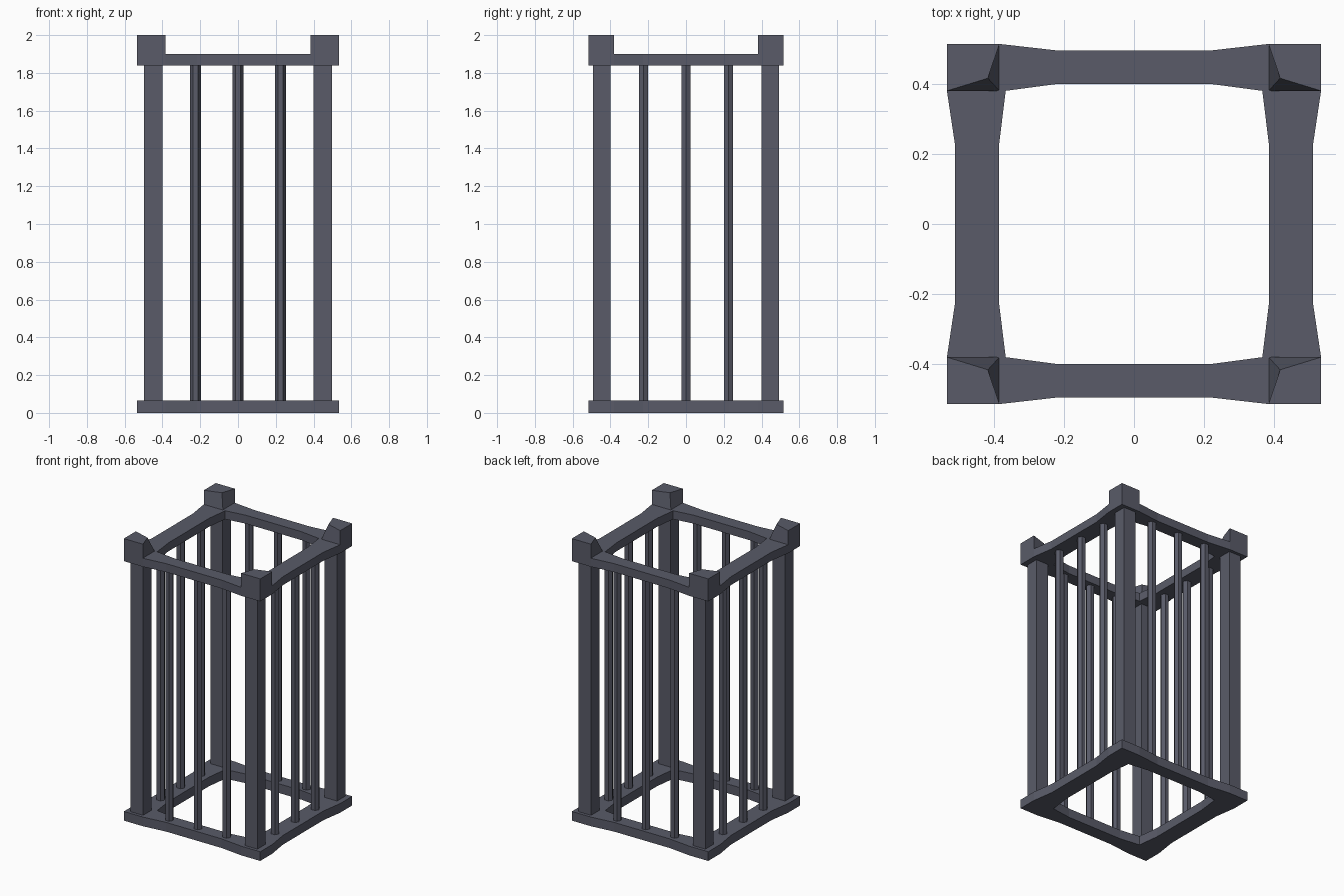
import bpy, bmesh, math

if "Cube" in bpy.data.objects:
    bpy.data.objects.remove(bpy.data.objects["Cube"])

iron = bpy.data.materials.new("dark slate iron")
iron.diffuse_color = (0.10, 0.105, 0.14, 1)
iron.use_nodes = True
iron.node_tree.nodes["Principled BSDF"].inputs["Base Color"].default_value = iron.diffuse_color


def finish(name, bm):
    bmesh.ops.recalc_face_normals(bm, faces=bm.faces)
    me = bpy.data.meshes.new(name)
    bm.to_mesh(me)
    bm.free()
    me.materials.append(iron)
    ob = bpy.data.objects.new(name, me)
    bpy.context.collection.objects.link(ob)
    return ob


def loft(name, lower, upper):
    """Closed solid between two matching polygons."""
    bm = bmesh.new()
    a = [bm.verts.new(p) for p in lower]
    b = [bm.verts.new(p) for p in upper]
    n = len(a)
    bm.faces.new(a)
    bm.faces.new(b)
    for i in range(n):
        bm.faces.new((a[i], a[(i + 1) % n], b[(i + 1) % n], b[i]))
    return finish(name, bm)


def four_way(quarter):
    """Mirror a quarter outline (from the +x side to the +y side) into a loop."""
    q2 = [(-x, y) for x, y in reversed(quarter)]
    half = quarter + q2
    return half + [(-x, -y) for x, y in half]


# square rings whose rails narrow towards the middle
outer = four_way([(.512, .227), (.535, .38), (.535, .515), (.385, .515), (.217, .496)])
inner = four_way([(.386, .227), (.386, .227), (.367, .381), (.217, .401), (.217, .401)])


def ring(name, z0, z1):
    bm = bmesh.new()
    loops = [[bm.verts.new((x, y, z)) for x, y in pts]
             for pts, z in ((outer, z0), (outer, z1), (inner, z1), (inner, z0))]
    n = len(outer)
    for k in range(4):
        p, q = loops[k], loops[(k + 1) % 4]
        for i in range(n):
            j = (i + 1) % n
            bm.faces.new((p[i], p[j], q[j], q[i]))
    bmesh.ops.remove_doubles(bm, verts=bm.verts, dist=1e-5)
    return finish(name, bm)


ring("bottom_ring", 0, .065)
ring("top_ring", 1.84, 1.90)

for sx in (-1, 1):
    for sy in (-1, 1):
        # corner cap with slanted inner faces
        def kite(inx, iny, z):
            return [(sx * x, sy * y, z) for x, y in
                    ((.535, .515), (.385, .515), (inx, iny), (.535, .381))]
        loft("corner_cap", kite(.385, .381, 1.895), kite(.418, .417, 2.0))
        # square corner post
        sq = [(sx * x, sy * y) for x, y in ((.40, .40), (.497, .40), (.497, .493), (.40, .493))]
        loft("corner_post", [(x, y, .06) for x, y in sq], [(x, y, 1.845) for x, y in sq])


# thin upright bars, three on each side
def bar(cx, cy):
    pts = [(cx + .029 * math.cos(i * math.pi / 3), cy + .029 * math.sin(i * math.pi / 3))
           for i in range(6)]
    loft("bar", [(x, y, .06) for x, y in pts], [(x, y, 1.845) for x, y in pts])


for t in (-.225, 0, .225):
    for s in (-1, 1):
        bar(t, s * .447)
        bar(s * .449, t)
